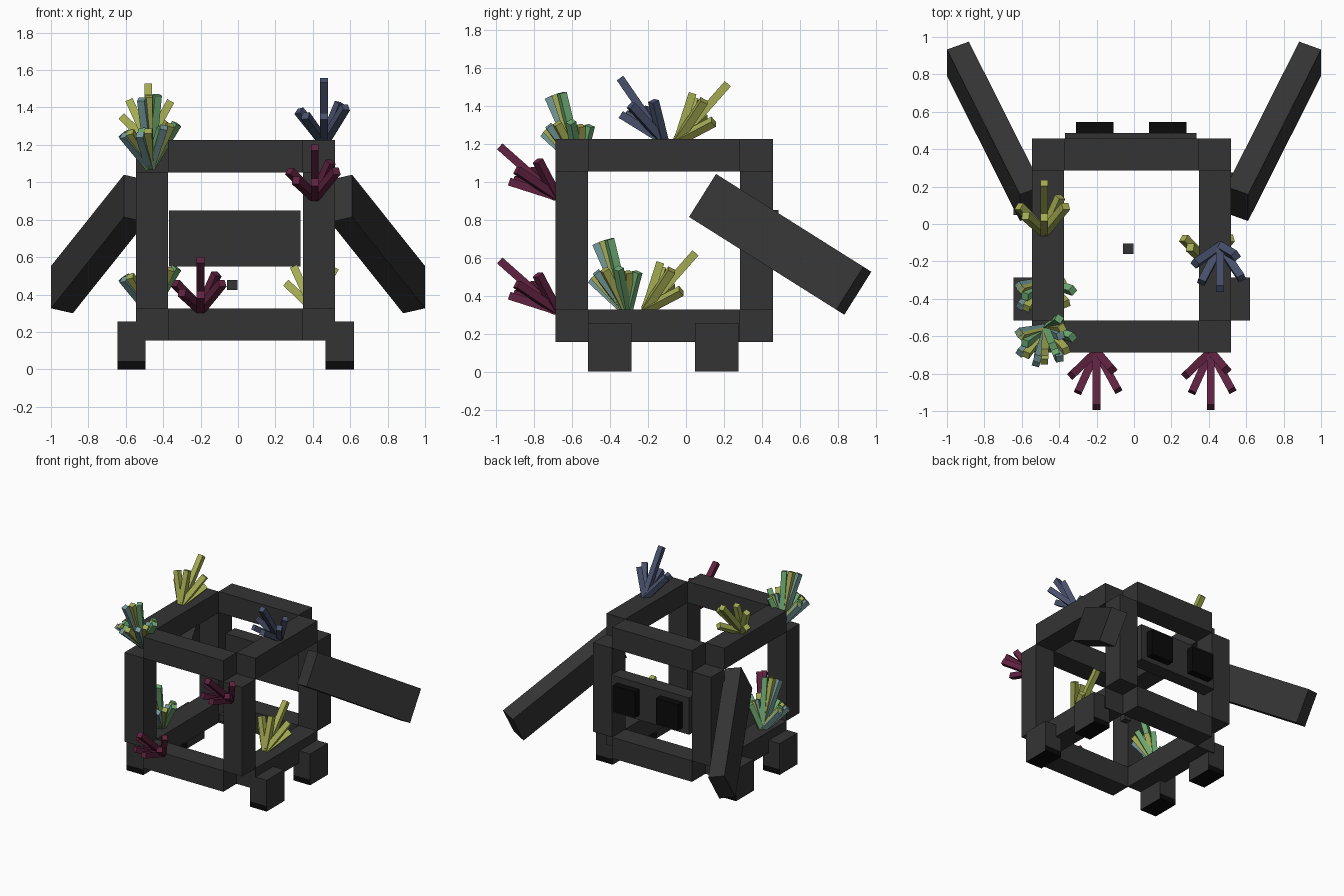
import bpy, bmesh, math
from mathutils import Vector, Matrix, Euler

if "Cube" in bpy.data.objects:
    bpy.data.objects.remove(bpy.data.objects["Cube"], do_unlink=True)


def material(name, rgb):
    m = bpy.data.materials.new(name)
    m.use_nodes = True
    col = (*rgb, 1.0)
    m.diffuse_color = col
    bsdf = m.node_tree.nodes["Principled BSDF"]
    bsdf.inputs["Base Color"].default_value = col
    bsdf.inputs["Roughness"].default_value = 0.9
    return m


CHARCOAL = material("charcoal", (0.034, 0.034, 0.034))
BLACK = material("black", (0.003, 0.003, 0.003))
RED = material("dark_red", (0.115, 0.016, 0.050))
BLUE = material("slate_blue", (0.065, 0.082, 0.150))
YELLOW = material("yellow_green", (0.370, 0.410, 0.085))
TEAL = material("teal", (0.180, 0.320, 0.325))
GREEN = material("leaf_green", (0.155, 0.400, 0.170))


def finish(name, bm, mats):
    me = bpy.data.meshes.new(name)
    bm.normal_update()
    bm.to_mesh(me)
    bm.free()
    for m in mats:
        me.materials.append(m)
    ob = bpy.data.objects.new(name, me)
    bpy.context.scene.collection.objects.link(ob)
    return ob


def add_box(bm, size, matrix):
    """Cube of the given size placed by a matrix."""
    return bmesh.ops.create_cube(
        bm, size=1.0, matrix=matrix @ Matrix.Diagonal((*size, 1.0)))


def box(name, lo, hi, mat):
    lo, hi = Vector(lo), Vector(hi)
    bm = bmesh.new()
    add_box(bm, hi - lo, Matrix.Translation((lo + hi) / 2))
    return finish(name, bm, [mat])


# Open cage: four beams along each axis, corners left empty
GRID = ((-0.545, -0.374, 0.348, 0.519),
        (-0.687, -0.516, 0.285, 0.457),
        (0.155, 0.326, 1.053, 1.225))
for axis, label in enumerate(("cross_beam", "side_beam", "post")):
    others = [a for a in range(3) if a != axis]
    for i in (0, 2):
        for j in (0, 2):
            lo, hi = [0] * 3, [0] * 3
            lo[axis], hi[axis] = GRID[axis][1], GRID[axis][2]
            for a, k in zip(others, (i, j)):
                lo[a], hi[a] = GRID[a][k], GRID[a][k + 1]
            box(f"{label}_{i // 2}{j // 2}", lo, hi, CHARCOAL)

# Feet with a black sole that shows as a band on the front and back
for side, x0 in (("right", -0.645), ("left", 0.469)):
    for end, y0 in (("front", -0.515), ("back", 0.047)):
        bm = bmesh.new()
        add_box(bm, (0.15, 0.228, 0.255),
                Matrix.Translation((x0 + 0.075, y0 + 0.114, 0.1275)))
        bmesh.ops.bisect_plane(bm, geom=bm.verts[:] + bm.edges[:] + bm.faces[:],
                               plane_co=(0, 0, 0.045), plane_no=(0, 0, 1))
        bm.normal_update()
        for f in bm.faces:
            low = f.calc_center_median().z < 0.045
            f.material_index = 1 if low and abs(f.normal.x) < 0.5 else 0
        finish(f"{end}_{side}_foot", bm, [CHARCOAL, BLACK])

# Face plate with two black eyes, and the small floating core
box("face_plate", (-0.37, 0.37, 0.55), (0.335, 0.487, 0.85), CHARCOAL)
box("eye_right", (-0.31, 0.487, 0.59), (-0.11, 0.545, 0.80), BLACK)
box("eye_left", (0.08, 0.487, 0.59), (0.28, 0.545, 0.80), BLACK)
box("core", (-0.058, -0.16, 0.423), (-0.002, -0.105, 0.478), CHARCOAL)

# Slanted arms: thickness, width and length directions of one slab, mirrored
T = Vector((0.117, -0.042, 0.0265))
W = Vector((0.0, -0.142, -0.226))
L = Vector((0.390, 0.775, -0.488))
for side, s in (("left", 1), ("right", -1)):
    rot = Matrix((T.normalized(), W.normalized(), L.normalized())).transposed()
    bm = bmesh.new()
    add_box(bm, (T.length, W.length, L.length),
            Matrix.Translation((0.7465, 0.4955, 0.67)) @ rot.to_4x4())
    bmesh.ops.scale(bm, vec=(s, 1, 1), verts=bm.verts[:])
    bmesh.ops.recalc_face_normals(bm, faces=bm.faces[:])
    finish(f"{side}_arm", bm, [CHARCOAL])

# Crystal cluster: square rods fanning out from one root
TIPS = ((0.0, -0.30, 0.265), (0.0, -0.25, 0.08),
        (-0.135, -0.13, 0.14), (-0.10, -0.22, 0.09),
        (0.115, -0.21, 0.14), (0.085, -0.10, 0.19))


def cluster(name, base, mat, tilt=0, yaw=0, thick=0.042):
    bm = bmesh.new()
    for tip in TIPS:
        v = Vector(tip)
        q = v.to_track_quat('Z', 'X')
        add_box(bm, (thick, thick, v.length),
                Matrix.Translation(v / 2) @ q.to_matrix().to_4x4())
    turn = Euler((math.radians(tilt), 0, math.radians(yaw))).to_matrix().to_4x4()
    bm.transform(Matrix.Translation(base) @ turn)
    return finish(name, bm, [mat])


cluster("red_crystals_low", (-0.20, -0.68, 0.32), RED)
cluster("red_crystals_high", (0.41, -0.68, 0.92), RED)
cluster("yellow_crystals_top", (-0.48, -0.045, 1.215), YELLOW, tilt=-90)
cluster("yellow_crystals_side", (0.40, -0.215, 0.325), YELLOW, tilt=-90)
cluster("blue_crystals", (0.46, -0.12, 1.215), BLUE, tilt=-14)

# Mixed clusters: three overlapping colours at two places
for place, base in (("corner", (-0.47, -0.56, 1.08)), ("side", (-0.47, -0.31, 0.31))):
    for label, mat, tilt, yaw in (("teal", TEAL, -24, -16),
                                  ("yellow", YELLOW, -30, -3),
                                  ("green", GREEN, -34, 22)):
        cluster(f"{label}_crystals_{place}", base, mat, tilt, yaw, 0.04)
